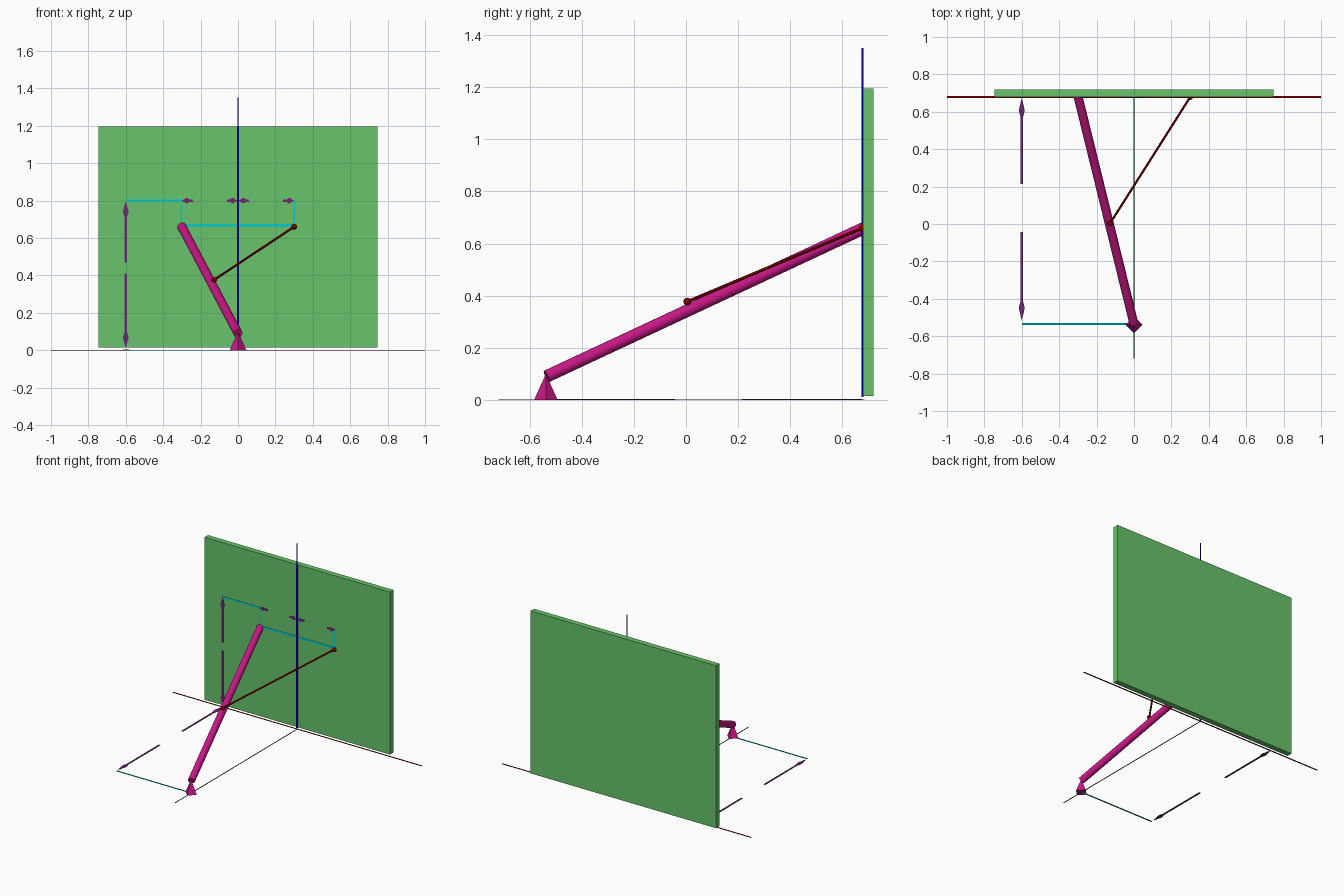
import bpy, bmesh, math
from mathutils import Vector

cube = bpy.data.objects.get("Cube")
if cube:
    bpy.data.objects.remove(cube, do_unlink=True)


def material(name, rgb):
    m = bpy.data.materials.new(name)
    m.use_nodes = True
    m.diffuse_color = (*rgb, 1)
    m.node_tree.nodes["Principled BSDF"].inputs["Base Color"].default_value = (*rgb, 1)
    return m


GREEN = material("panel green", (0.14, 0.55, 0.15))
MAGENTA = material("magenta", (0.571, 0.009, 0.235))
RED = material("dark red", (0.258, 0.0, 0.0))
BLUE = material("dark blue", (0.0, 0.0, 0.258))
DARK_GREEN = material("dark green", (0.0, 0.127, 0.01))
CYAN = material("cyan", (0.0, 0.617, 0.638))
PURPLE = material("purple", (0.16, 0.02, 0.19))

WALL_Y = 0.68          # front face of the panel
FOOT_Y = -0.535


def finish(name, bm, mat, smooth=False):
    bmesh.ops.recalc_face_normals(bm, faces=bm.faces)
    me = bpy.data.meshes.new(name)
    bm.to_mesh(me)
    bm.free()
    me.materials.append(mat)
    ob = bpy.data.objects.new(name, me)
    bpy.context.collection.objects.link(ob)
    if smooth:
        bpy.ops.object.select_all(action='DESELECT')
        ob.select_set(True)
        bpy.context.view_layer.objects.active = ob
        bpy.ops.object.shade_smooth_by_angle()
    return ob


def box(name, lo, hi, mat):
    bm = bmesh.new()
    bmesh.ops.create_cube(bm, size=1)
    for v in bm.verts:
        v.co = Vector([a + (c + 0.5) * (b - a) for a, b, c in zip(lo, hi, v.co)])
    return finish(name, bm, mat)


def rod(name, a, b, radius, mat, sides):
    a, b = Vector(a), Vector(b)
    bm = bmesh.new()
    bmesh.ops.create_cone(bm, cap_ends=True, segments=sides, radius1=radius,
                          radius2=radius, depth=(b - a).length)
    bm.transform((b - a).to_track_quat('Z', 'Y').to_matrix().to_4x4())
    bmesh.ops.translate(bm, verts=bm.verts, vec=(a + b) / 2)
    return finish(name, bm, mat, True)


def ball(name, at, radius, mat):
    bm = bmesh.new()
    bmesh.ops.create_uvsphere(bm, u_segments=16, v_segments=10, radius=radius)
    bmesh.ops.translate(bm, verts=bm.verts, vec=at)
    return finish(name, bm, mat, True)


def plate(name, pts, on_wall, mat, depth=0.002):
    """Thin flat outline lying on the panel (x, z) or on the floor (x, y)."""
    bm = bmesh.new()
    place = (lambda u, v, d: (u, WALL_Y - d, v)) if on_wall else (lambda u, v, d: (u, v, d))
    low = [bm.verts.new(place(u, v, 0)) for u, v in pts]
    top = [bm.verts.new(place(u, v, depth)) for u, v in pts]
    bm.faces.new(low)
    bm.faces.new(top)
    for i in range(len(pts)):
        j = (i + 1) % len(pts)
        bm.faces.new((low[i], low[j], top[j], top[i]))
    return finish(name, bm, mat)


def line(name, a, b, width, on_wall, mat, depth=0.002):
    a, b = Vector(a), Vector(b)
    d = (b - a).normalized()
    n = Vector((-d.y, d.x)) * width / 2
    return plate(name, [a - n, b - n, b + n, a + n], on_wall, mat, depth)


def arrow(name, tail, tip, head, on_wall):
    """Slim shaft with a spear-shaped head."""
    tail, tip = Vector(tail), Vector(tip)
    d = (tip - tail).normalized()
    n = Vector((-d.y, d.x))
    neck, wide = tip - d * head, tip - d * head * 0.65
    s, w = 0.0065, 0.016
    pts = [tail - n * s, neck - n * s, wide - n * w, tip,
           wide + n * w, neck + n * s, tail + n * s]
    return plate(name, pts, on_wall, PURPLE, 0.003)


# Upright panel
box("panel", (-0.745, WALL_Y, 0.015), (0.745, 0.72, 1.195), GREEN)

# Axis lines
line("cross_axis", (-1, WALL_Y), (1, WALL_Y), 0.01, False, RED)
line("depth_axis", (0, -0.72), (0, WALL_Y), 0.006, False, DARK_GREEN)
box("upright_axis", (-0.002, 0.674, 0.01), (0.002, 0.681, 1.35), BLUE)
line("upright_axis_face", (0, 0.01), (0, 1.195), 0.011, True, BLUE, 0.005)

# Pyramid foot, corners on the axes
bm = bmesh.new()
bmesh.ops.create_cone(bm, cap_ends=True, segments=4, radius1=0.045, radius2=0.0, depth=0.1)
bmesh.ops.translate(bm, verts=bm.verts, vec=(0, FOOT_Y - 0.003, 0.05))
finish("foot", bm, MAGENTA)

# Main strut and the thin stay with its end balls
rod("strut", (0, FOOT_Y, 0.09), (-0.30, WALL_Y + 0.005, 0.66), 0.024, MAGENTA, 24)
stay_low, stay_high = (-0.127, 0.005, 0.377), (0.30, 0.678, 0.66)
rod("stay", stay_low, stay_high, 0.006, RED, 12)
ball("stay_lower_ball", stay_low, 0.015, RED)
ball("stay_upper_ball", stay_high, 0.015, RED)

# Measuring guide lines
line("span_guide", (-0.30, 0.668), (0.30, 0.668), 0.014, True, CYAN)
line("height_guide", (-0.60, 0.80), (-0.30, 0.80), 0.011, True, CYAN)
for side, x in (("right", -0.30), ("left", 0.30)):
    line(side + "_guide", (x, 0.66), (x, 0.80), 0.009, True, CYAN)
line("floor_guide", (-0.60, FOOT_Y), (0, FOOT_Y), 0.011, False, CYAN)

# Measuring arrows
arrow("height_arrow_upper", (-0.60, 0.47), (-0.60, 0.797), 0.085, True)
arrow("height_arrow_lower", (-0.60, 0.41), (-0.60, 0.013), 0.085, True)
arrow("floor_arrow_back", (-0.60, 0.215), (-0.60, 0.675), 0.105, False)
arrow("floor_arrow_front", (-0.60, -0.043), (-0.60, -0.517), 0.105, False)
for side, s in (("right", -1), ("left", 1)):
    arrow(side + "_span_arrow_outer", (s * 0.24, 0.80), (s * 0.30, 0.80), 0.04, True)
    arrow(side + "_span_arrow_inner", (s * 0.06, 0.80), (s * 0.003, 0.80), 0.04, True)
